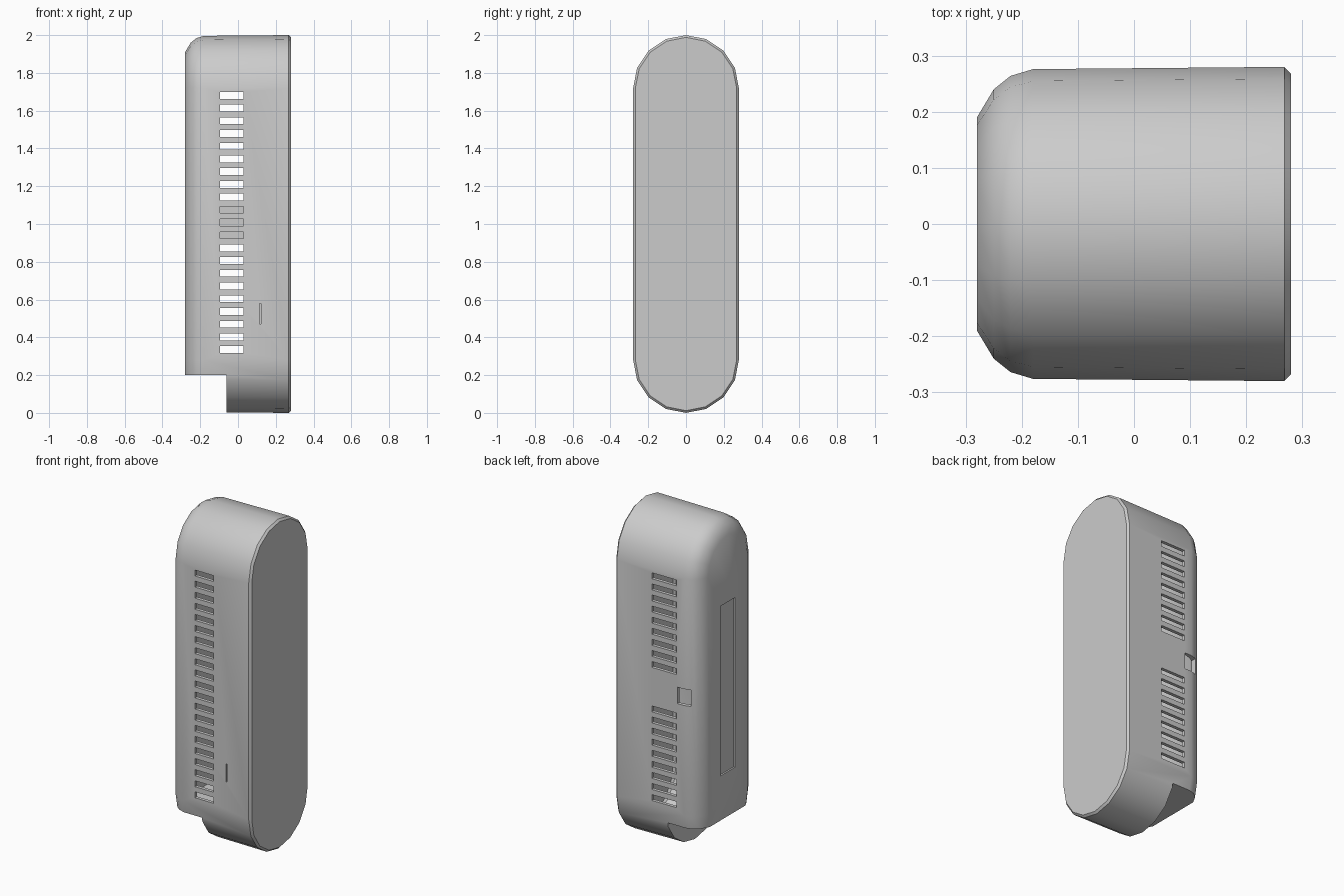
import bpy, bmesh, math

if "Cube" in bpy.data.objects:
    bpy.data.objects.remove(bpy.data.objects["Cube"])

HALF = 0.28          # half width and end radius of the pill-shaped body
WALL = 0.02          # shell thickness


def finish(bm, name):
    bmesh.ops.recalc_face_normals(bm, faces=bm.faces[:])
    me = bpy.data.meshes.new(name)
    bm.to_mesh(me)
    bm.free()
    ob = bpy.data.objects.new(name, me)
    bpy.context.collection.objects.link(ob)
    return ob


def add_box(bm, x0, x1, y0, y1, z0, z1):
    verts = bmesh.ops.create_cube(bm, size=1)["verts"]
    for v in verts:
        v.co.x = x1 if v.co.x > 0 else x0
        v.co.y = y1 if v.co.y > 0 else y0
        v.co.z = z1 if v.co.z > 0 else z0


def boxes(name, items):
    bm = bmesh.new()
    for b in items:
        add_box(bm, *b)
    return finish(bm, name)


def cut(ob, cutter):
    cutter.hide_render = True
    mod = ob.modifiers.new("cut", "BOOLEAN")
    mod.operation = "DIFFERENCE"
    mod.solver = "EXACT"
    mod.object = cutter
    bpy.context.view_layer.objects.active = ob
    bpy.ops.object.modifier_apply(modifier=mod.name)
    bpy.data.objects.remove(cutter)


def pill(name, t):
    """Upright pill lofted along x, rounded on the left end, shrunk by t."""
    rings = [(-0.28 + t, 0.09), (-0.25 + t, 0.04), (-0.22 + t, 0.016),
             (-0.18 + t, 0.004), (0.268 - t, 0.0), (0.28 - t, 0.012)]
    bm = bmesh.new()
    loops = []
    for x, inset in rings:
        r = HALF - inset - t
        loop = []
        for zc, start in ((1.72, 0), (0.28, math.pi)):
            for i in range(9):
                a = start + math.pi * i / 8
                loop.append(bm.verts.new((x, r * math.cos(a), zc + r * math.sin(a))))
        loops.append(loop)
    n = len(loops[0])
    for a, b in zip(loops, loops[1:]):
        for i in range(n):
            j = (i + 1) % n
            bm.faces.new((a[i], a[j], b[j], b[i]))
    bm.faces.new(loops[0])
    bm.faces.new(loops[-1])
    ob = finish(bm, name)
    # step under the left side
    cut(ob, boxes("step_cutter", [(-1, -0.06 + t, -1, 1, -1, 0.2 + t)]))
    return ob


# hollow housing
housing = pill("housing", 0.0)
cut(housing, pill("cavity_cutter", WALL))

# vent slots: a full row in front, a row with a gap at the back
slots = []
for i in range(21):
    z = 0.335 + i * 0.0673
    slots.append((-0.095, 0.03, -0.4, -0.2, z - 0.018, z + 0.018))
    if i not in (9, 10, 11):
        slots.append((-0.13, 0.035, 0.2, 0.4, z - 0.018, z + 0.018))
# small square port beside the gap
slots.append((-0.22, -0.135, 0.2, 0.4, 0.95, 1.05))
cut(housing, boxes("slot_cutter", slots))

# shallow recess on the left face and a hairline slit in front
cut(housing, boxes("recess_cutter", [
    (-0.4, -0.27, -0.07, 0.07, 0.47, 1.5),
    (0.115, 0.121, -0.4, -0.27, 0.47, 0.58)]))

# one plain grey
grey = bpy.data.materials.new("plain grey")
grey.diffuse_color = (0.6, 0.6, 0.6, 1)
grey.use_nodes = True
grey.node_tree.nodes["Principled BSDF"].inputs["Base Color"].default_value = grey.diffuse_color
housing.data.materials.clear()
housing.data.materials.append(grey)
for p in housing.data.polygons:
    p.material_index = 0

bpy.ops.object.select_all(action="DESELECT")
housing.select_set(True)
bpy.context.view_layer.objects.active = housing
bpy.ops.object.shade_smooth_by_angle(angle=math.radians(40))
